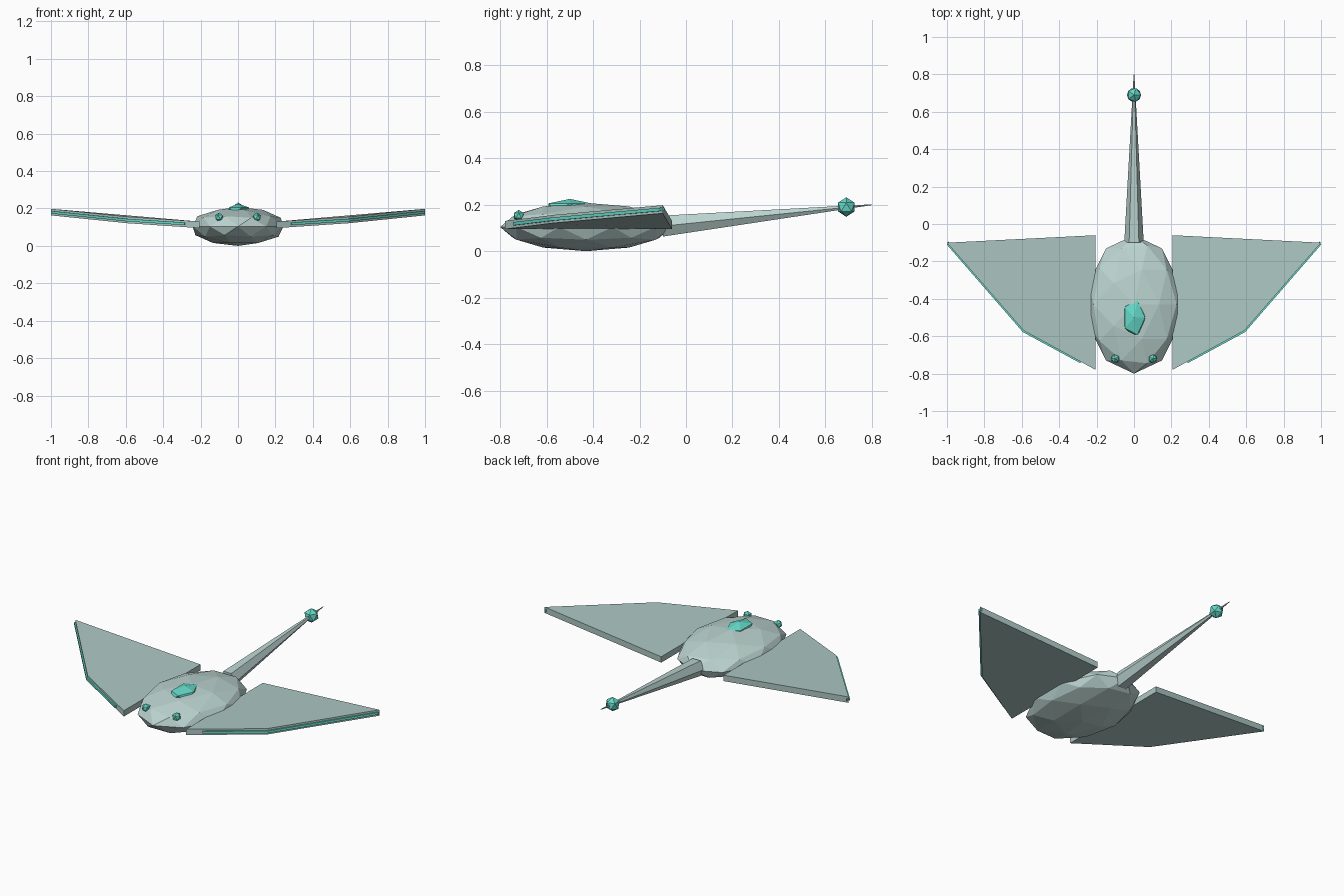
import bpy, bmesh, math

if "Cube" in bpy.data.objects:
    bpy.data.objects.remove(bpy.data.objects["Cube"])


def material(name, rgb):
    m = bpy.data.materials.new(name)
    m.diffuse_color = (*rgb, 1)
    m.use_nodes = True
    m.node_tree.nodes["Principled BSDF"].inputs["Base Color"].default_value = m.diffuse_color
    return m


PALE = material("pale_skin", (0.50, 0.66, 0.63))
WING = material("wing_skin", (0.42, 0.58, 0.55))
TEAL = material("teal_glow", (0.13, 0.70, 0.58))


def finish(bm, name, mat, mirror=False):
    bmesh.ops.recalc_face_normals(bm, faces=bm.faces)
    me = bpy.data.meshes.new(name)
    bm.to_mesh(me)
    bm.free()
    me.materials.append(mat)
    ob = bpy.data.objects.new(name, me)
    bpy.context.collection.objects.link(ob)
    if mirror:
        ob.modifiers.new("mirror", 'MIRROR')
    return ob


def ico(name, loc, scale, mat, level=1, mirror=False):
    bm = bmesh.new()
    bmesh.ops.create_icosphere(bm, subdivisions=level, radius=1)
    bmesh.ops.scale(bm, vec=scale, verts=bm.verts)
    bmesh.ops.translate(bm, vec=loc, verts=bm.verts)
    return finish(bm, name, mat, mirror)


def loft(name, a, b, mat, mirror=False):
    """Closed solid between two matching outlines."""
    bm = bmesh.new()
    va = [bm.verts.new(p) for p in a]
    vb = [bm.verts.new(p) for p in b]
    n = len(va)
    bm.faces.new(va)
    bm.faces.new(vb)
    for i in range(n):
        j = (i + 1) % n
        bm.faces.new((va[i], va[j], vb[j], vb[i]))
    return finish(bm, name, mat, mirror)


def slab(name, outline, h, mat):
    top = [(x, y, z + h) for x, y, z in outline]
    return loft(name, outline, top, mat, mirror=True)


# Body, back crystal and eyes
ico("body", (0, -0.43, 0.104), (0.255, 0.37, 0.104), PALE, level=2)
ico("back_crystal", (0, -0.50, 0.19), (0.066, 0.108, 0.035), TEAL)
ico("eyes", (0.1, -0.72, 0.153), (0.025, 0.025, 0.025), TEAL, mirror=True)

# Wings, rising towards the tips
slab("wings", [(0.205, -0.06, 0.095), (1.0, -0.10, 0.163),
               (0.59, -0.57, 0.121), (0.205, -0.78, 0.095)], 0.035, WING)

# Glowing strips along the leading edges
edge = [(0.285, -0.738, 0.111), (0.592, -0.572, 0.131), (0.998, -0.105, 0.173)]
slab("wing_edge_strips",
     [(x + 0.002, y - 0.006, z) for x, y, z in edge]
     + [(x - 0.006, y + 0.012, z) for x, y, z in reversed(edge)], 0.014, TEAL)


# Tapering six-sided tail with a ball near the tip
def ring(y, z, r):
    return [(r * math.cos(k * math.pi / 3), y, z + r * math.sin(k * math.pi / 3))
            for k in range(6)]


loft("tail", ring(-0.10, 0.108, 0.052), ring(0.80, 0.20, 0.002), PALE)
ico("tail_ball", (0, 0.69, 0.19), (0.042, 0.042, 0.042), TEAL)
